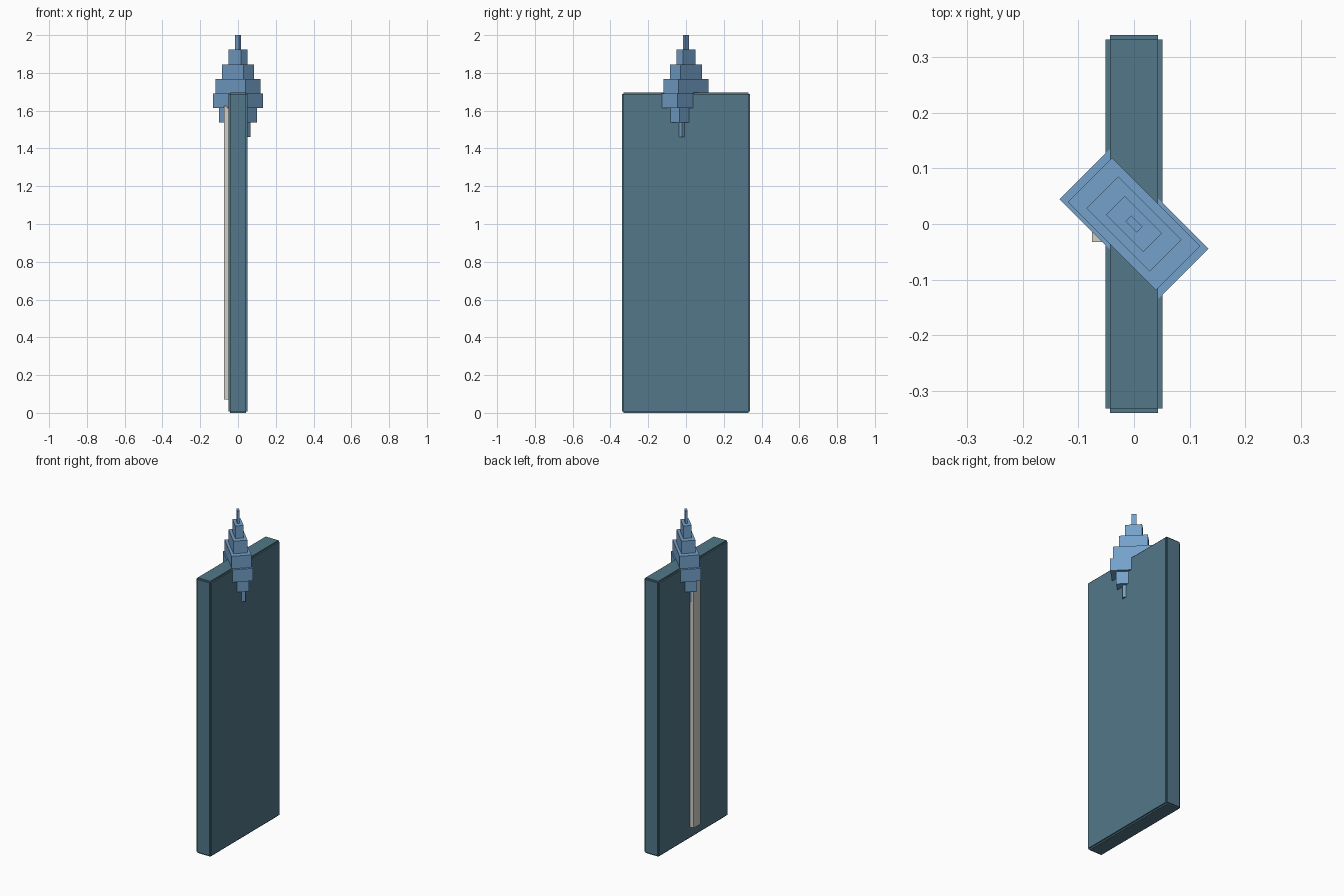
import bpy, math

if "Cube" in bpy.data.objects:
    bpy.data.objects.remove(bpy.data.objects["Cube"])


def srgb(r, g, b):
    def lin(c):
        c /= 255
        return c / 12.92 if c <= 0.04045 else ((c + 0.055) / 1.055) ** 2.4
    return (lin(r), lin(g), lin(b), 1)


def material(name, rgb):
    m = bpy.data.materials.new(name)
    m.diffuse_color = srgb(*rgb)
    m.use_nodes = True
    m.node_tree.nodes["Principled BSDF"].inputs["Base Color"].default_value = m.diffuse_color
    return m


TEAL = material("slate teal", (82, 119, 137))
BLUE = material("steel blue", (116, 161, 202))
GREY = material("pale grey", (208, 209, 202))


def box(name, lo, hi, mat, turn=0):
    """Box between two corners, optionally turned about z."""
    bpy.ops.mesh.primitive_cube_add(
        size=1, location=[(a + b) / 2 for a, b in zip(lo, hi)])
    ob = bpy.context.object
    ob.name = name
    ob.scale = [b - a for a, b in zip(lo, hi)]
    ob.rotation_euler.z = turn
    bpy.ops.object.transform_apply(location=False, rotation=True, scale=True)
    ob.data.materials.append(mat)
    return ob


# Upright slab with stepped edges: three overlapping boxes
W, D, H, S = 0.051, 0.339, 1.697, 0.008
box("slab_wide", (-W, -D + S, S), (W, D - S, H - S), TEAL)
box("slab_deep", (-W + S, -D, S), (W - S, D, H - S), TEAL)
box("slab_tall", (-W + S, -D + S, 0), (W - S, D - S, H), TEAL)

# Raised vertical strip on the left face
box("strip", (-0.075, -0.032, 0.07), (-0.045, 0.032, 1.625), GREY)

# Stepped spire set diagonally through the slab top: half length of each tier
tiers = [0.062, 0.094, 0.126, 0.112, 0.080, 0.047, 0.0145]
z0, step = 1.46, 0.54 / 7
for i, a in enumerate(tiers):
    b = a / 2
    box(f"spire_tier_{i + 1}", (-a, -b, z0 + i * step),
        (a, b, z0 + (i + 1) * step), BLUE, -math.pi / 4)
